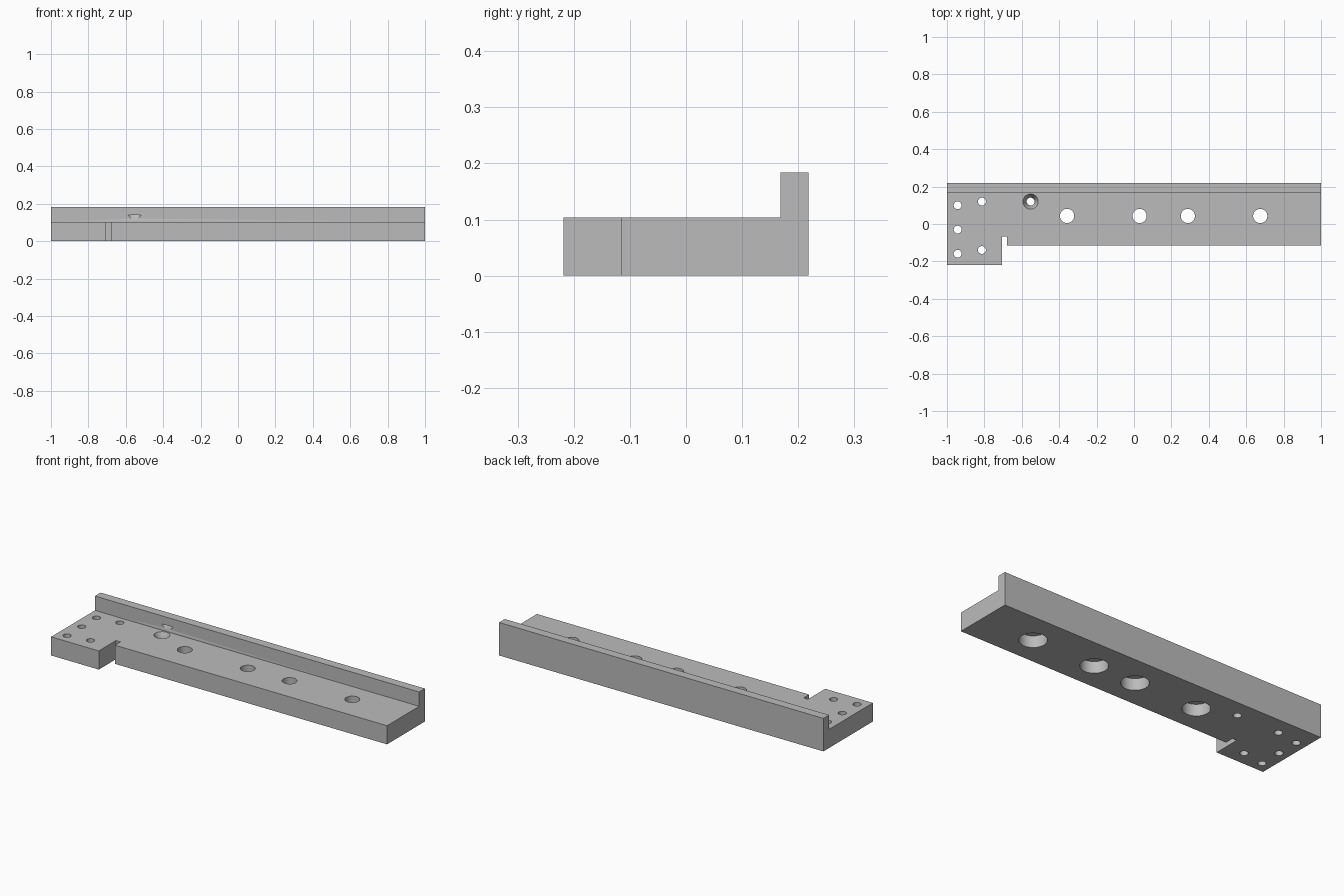
import bpy
import bmesh
import math

cube = bpy.data.objects.get("Cube")
if cube:
    bpy.data.objects.remove(cube, do_unlink=True)

grey = bpy.data.materials.new("machined_grey")
grey.use_nodes = True
colour = (0.5, 0.5, 0.5, 1)
grey.diffuse_color = colour
grey.node_tree.nodes["Principled BSDF"].inputs["Base Color"].default_value = colour

DECK, TOP, BACK = 0.104, 0.184, 0.218


def add_object(name, bm):
    bmesh.ops.recalc_face_normals(bm, faces=bm.faces[:])
    mesh = bpy.data.meshes.new(name)
    bm.to_mesh(mesh)
    bm.free()
    mesh.materials.append(grey)
    obj = bpy.data.objects.new(name, mesh)
    bpy.context.collection.objects.link(obj)
    return obj


def extrude(name, points, offset):
    bm = bmesh.new()
    face = bm.faces.new([bm.verts.new(p) for p in points])
    new = bmesh.ops.extrude_face_region(bm, geom=[face])["geom"]
    verts = [v for v in new if isinstance(v, bmesh.types.BMVert)]
    bmesh.ops.translate(bm, verts=verts, vec=offset)
    return add_object(name, bm)


def cut(cutter):
    """Subtract the cutter from the plate and discard it."""
    cutter.hide_render = True
    mod = plate.modifiers.new("cut", "BOOLEAN")
    mod.operation = "DIFFERENCE"
    mod.solver = "EXACT"
    mod.object = cutter
    bpy.ops.object.modifier_apply(modifier=mod.name)
    bpy.data.objects.remove(cutter, do_unlink=True)


def drill(x, y, low_radius, high_radius, low, high):
    bm = bmesh.new()
    bmesh.ops.create_cone(bm, cap_ends=True, segments=40, radius1=low_radius,
                          radius2=high_radius, depth=high - low)
    bmesh.ops.translate(bm, verts=bm.verts[:], vec=(x, y, (low + high) / 2))
    cut(add_object("drill_cutter", bm))


# L-shaped bar with a raised lip along the back
profile = [(-BACK, 0), (BACK, 0), (BACK, TOP), (0.168, TOP), (0.168, DECK), (-BACK, DECK)]
plate = extrude("bracket_plate", [(-1, y, z) for y, z in profile], (2, 0, 0))
bpy.context.view_layer.objects.active = plate
plate.select_set(True)

# Front step and the relief slot beside the mounting pad
step = [(-0.706, -0.4), (1.2, -0.4), (1.2, -0.115), (-0.679, -0.115),
        (-0.679, -0.066), (-0.706, -0.066)]
cut(extrude("step_cutter", [(x, y, -0.1) for x, y in step], (0, 0, 0.4)))

# Large bolt holes, counterbored from below
for x in (-0.358, 0.03, 0.288, 0.675):
    drill(x, 0.043, 0.038, 0.038, -0.1, 0.3)
    drill(x, 0.043, 0.07, 0.07, -0.1, 0.065)

# Small through holes in the mounting pad
for x, y in ((-0.943, 0.1), (-0.943, -0.03), (-0.943, -0.159),
             (-0.813, 0.12), (-0.813, -0.139)):
    drill(x, y, 0.021, 0.021, -0.1, 0.3)

# Countersunk hole
drill(-0.553, 0.12, 0.021, 0.021, -0.1, 0.3)
drill(-0.553, 0.12, 0.021, 0.06, DECK - 0.035, DECK + 0.035)

bpy.ops.object.shade_smooth_by_angle(angle=math.radians(30))
